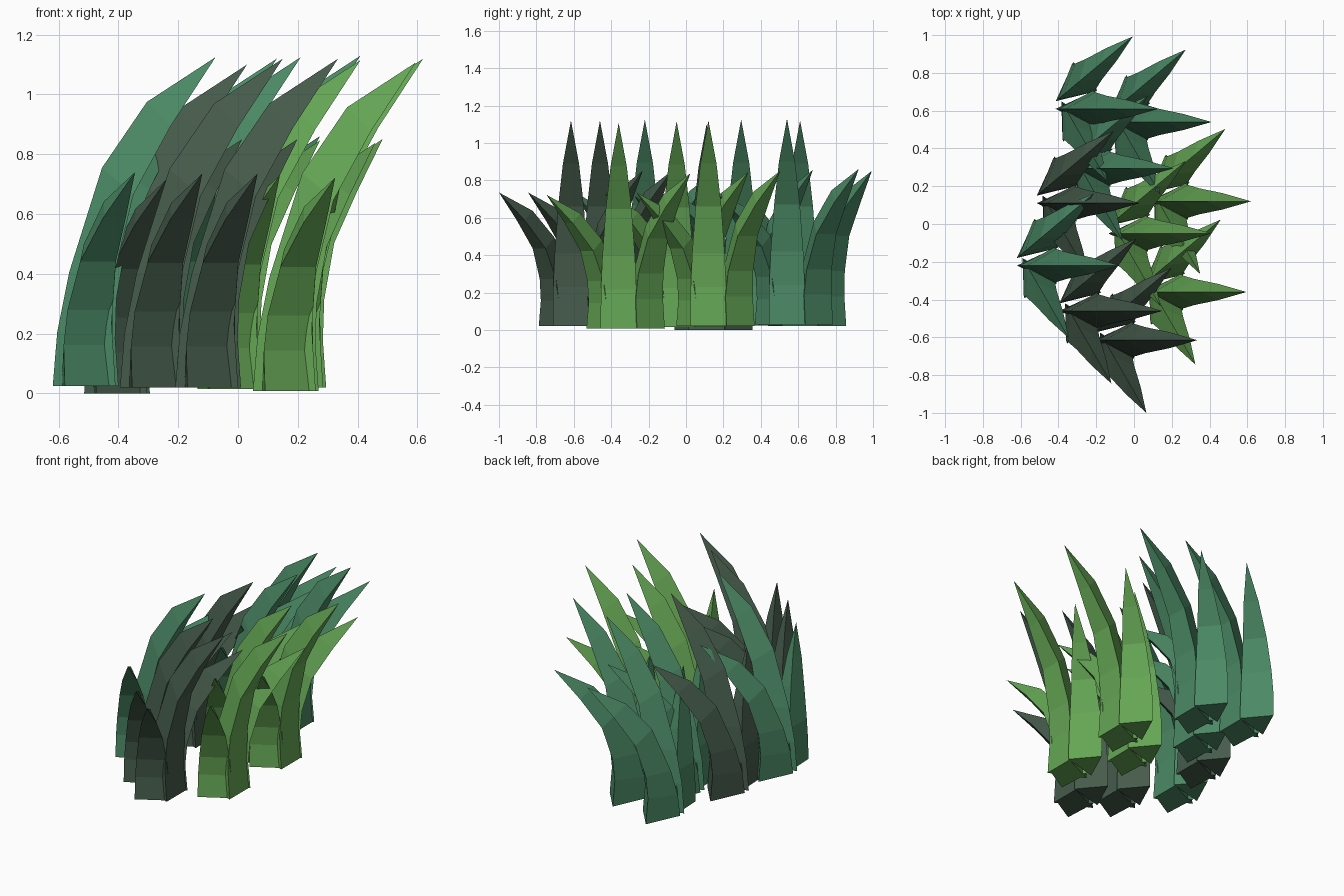
import bpy, bmesh
from math import radians, cos, sin

if "Cube" in bpy.data.objects:
    bpy.data.objects.remove(bpy.data.objects["Cube"])

# Blade profile: (ridge reach, ridge height, face reach, face height, half width)
PROFILE = [
    (0.00, 0.00, 0.210, 0.00, 0.097),
    (0.015, 0.18, 0.197, 0.21, 0.095),
    (0.055, 0.38, 0.210, 0.39, 0.087),
    (0.165, 0.73, 0.270, 0.64, 0.069),
    (0.315, 0.95, 0.395, 0.87, 0.043),
]
TIP = (0.545, 1.10)

# Three blades per tuft: offset x, offset y, heading, reach scale, height scale
BLADES = [
    (0.00, 0.00, 0, 1.00, 1.00),
    (0.00, 0.04, 40, 0.98, 0.755),
    (0.03, 0.04, -60, 0.90, 0.65),
]


def material(name, colour):
    m = bpy.data.materials.new(name)
    m.diffuse_color = (*colour, 1)
    m.use_nodes = True
    m.node_tree.nodes["Principled BSDF"].inputs["Base Color"].default_value = m.diffuse_color
    return m


def add_blade(bm, ox, oy, heading, reach, height):
    c, s = cos(radians(heading)), sin(radians(heading))

    def vert(r, side, z):
        r *= reach
        return bm.verts.new((ox + r * c - side * s, oy + r * s + side * c, z * height))

    # Triangular rings: ridge at the back, flat face inside the bend
    rings = [(vert(ar, 0, az), vert(fr, -w, fz), vert(fr, w, fz))
             for ar, az, fr, fz, w in PROFILE]
    tip = vert(TIP[0], 0, TIP[1])
    bm.faces.new(rings[0][::-1])
    for low, up in zip(rings, rings[1:]):
        for i in range(3):
            j = (i + 1) % 3
            bm.faces.new((low[i], low[j], up[j], up[i]))
    for i in range(3):
        bm.faces.new((rings[-1][i], rings[-1][(i + 1) % 3], tip))


# One shared mesh per colour, placed as several tufts
def make_tufts(name, colour, places):
    bm = bmesh.new()
    for blade in BLADES:
        add_blade(bm, *blade)
    bmesh.ops.recalc_face_normals(bm, faces=bm.faces)
    mesh = bpy.data.meshes.new(name)
    bm.to_mesh(mesh)
    bm.free()
    mesh.materials.append(material(name, colour))
    for tip_x, y, z in places:
        ob = bpy.data.objects.new(name, mesh)
        ob.location = (tip_x - TIP[0], y, z)
        bpy.context.collection.objects.link(ob)


# Tufts located by the tip of the tall blade
make_tufts("teal_grass_tuft", (0.07, 0.25, 0.13),
           [(-0.075, -0.22, 0.025), (0.13, 0.61, 0.02),
            (0.41, 0.54, 0.03), (0.21, 0.295, 0.025)])
make_tufts("dark_grass_tuft", (0.06, 0.105, 0.07),
           [(0.03, 0.11, 0.0), (0.15, -0.46, 0.02), (0.335, -0.615, 0.02)])
make_tufts("lime_grass_tuft", (0.13, 0.38, 0.09),
           [(0.41, -0.05, 0.015), (0.595, -0.36, 0.007), (0.62, 0.12, 0.02)])
